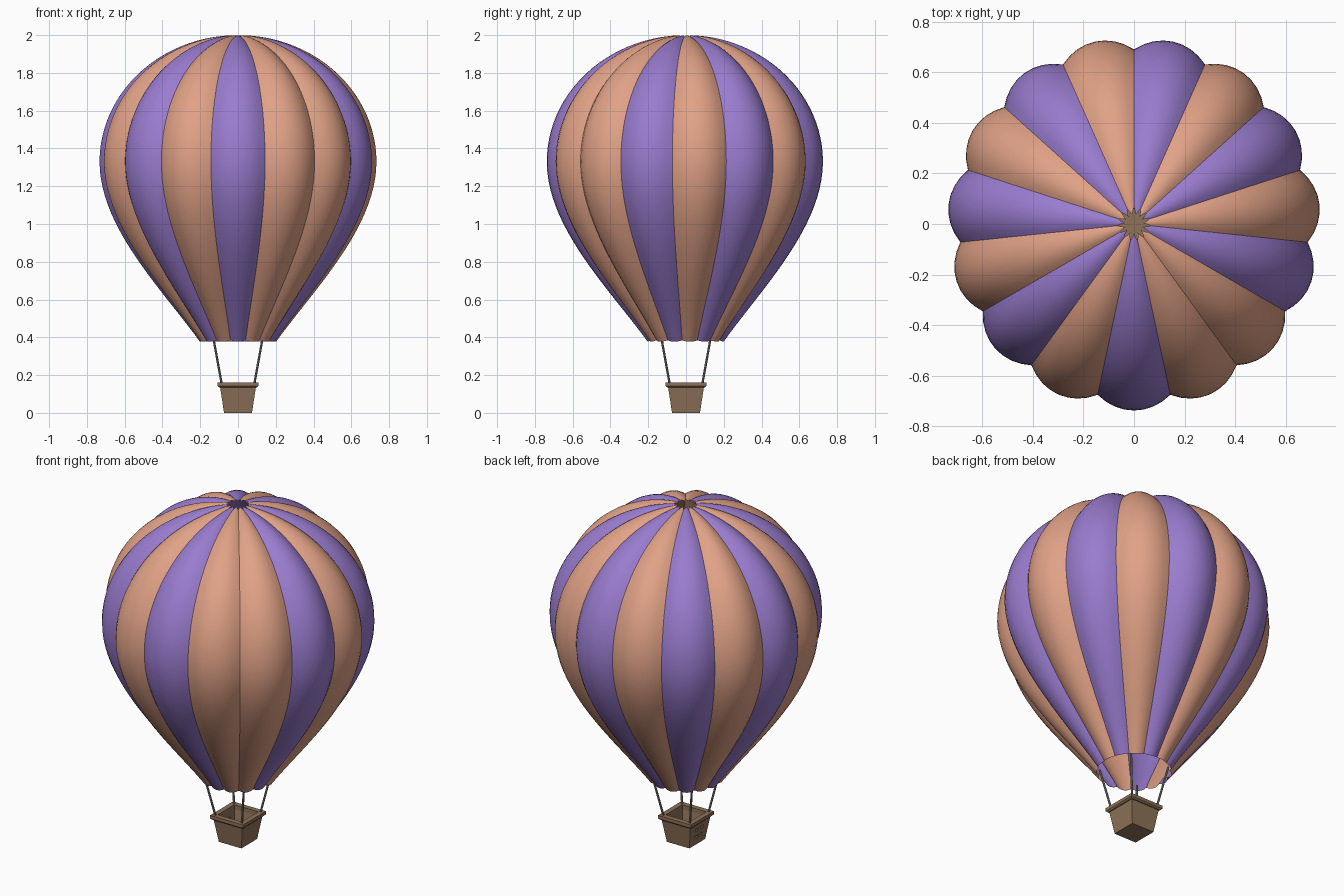
import bpy, bmesh
from math import sin, cos, pi, radians, hypot, acos
from mathutils import Vector

if "Cube" in bpy.data.objects:
    bpy.data.objects.remove(bpy.data.objects["Cube"])

GORES, U, V_UP, V_LOW = 15, 8, 24, 22


def material(name, rgb):
    m = bpy.data.materials.new(name)
    m.diffuse_color = (*rgb, 1)
    m.use_nodes = True
    m.node_tree.nodes["Principled BSDF"].inputs["Base Color"].default_value = m.diffuse_color
    return m


orange = material("orange_cloth", (0.75, 0.36, 0.24))
purple = material("purple_cloth", (0.32, 0.20, 0.62))
wicker = material("wicker", (0.27, 0.17, 0.10))
rope_grey = material("rope", (0.25, 0.25, 0.23))


def finish(bm, name, mats, fix=True):
    if fix:
        bmesh.ops.recalc_face_normals(bm, faces=bm.faces)
    me = bpy.data.meshes.new(name)
    bm.to_mesh(me)
    bm.free()
    for m in mats:
        me.materials.append(m)
    ob = bpy.data.objects.new(name, me)
    bpy.context.collection.objects.link(ob)
    return ob


# Envelope: outer profile (radius, height) from mouth (0) over waist (1) to crown (2)
def profile(t):
    if t <= 1:
        p = [Vector(c) for c in ((.203, .377), (.40, .65), (.737, .98), (.737, 1.33))]
        s = 1 - t
        return s**3 * p[0] + 3*s*s*t * p[1] + 3*s*t*t * p[2] + t**3 * p[3]
    a = (t - 1) * pi / 2
    return Vector((.737 * cos(a), 1.33 + .67 * sin(a)))


def cloth_point(v, u):
    # the crown opening is a star: seams stop farther out than gore centres
    end = 1 + acos((.035 + .03 * abs(u)) / .737) / (pi / 2)
    t = v / V_LOW if v <= V_LOW else 1 + (end - 1) * (v - V_LOW) / V_UP
    p = profile(t)
    d = profile(t + .001) - profile(t - .001)
    normal = Vector((d.y, -d.x)).normalized()
    return p - normal * (.047 * p.x / .737 * u * u)


bm = bmesh.new()
for g in range(GORES):
    mid = radians(-90 + 24 * g)
    grid = []
    for v in range(V_LOW + V_UP + 1):
        row = []
        for k in range(U + 1):
            u = 2 * k / U - 1
            r, z = cloth_point(v, u)
            a = mid + u * pi / GORES
            row.append(bm.verts.new((r * cos(a), r * sin(a), z)))
        grid.append(row)
    for lo, hi in zip(grid, grid[1:]):
        for k in range(U):
            f = bm.faces.new((lo[k], lo[k+1], hi[k+1], hi[k]))
            f.smooth = True
            f.material_index = 1 if g == 0 or (g > 2 and g % 2) else 0
finish(bm, "envelope", [orange, purple], fix=False)


# Square lofts for the basket
def square_loft(name, rings, closed):
    bm = bmesh.new()
    loops = [[bm.verts.new((sx * h, sy * h, z)) for sx, sy in
              ((-1, -1), (1, -1), (1, 1), (-1, 1))] for h, z in rings]
    pairs = list(zip(loops, loops[1:]))
    if closed:
        pairs.append((loops[-1], loops[0]))
    else:
        bm.faces.new(loops[0])
        bm.faces.new(loops[-1])
    for a, b in pairs:
        for i in range(4):
            j = (i + 1) % 4
            bm.faces.new((a[i], a[j], b[j], b[i]))
    return finish(bm, name, [wicker])


basket = square_loft("basket", [(.074, 0), (.095, .138), (.08, .138), (.062, .015)], False)
square_loft("basket_rim", [(.1, .134), (.108, .142), (.108, .161), (.078, .161), (.078, .134)], True)

# Foot holes in the left side of the basket
bm = bmesh.new()
for y, z in ((-.025, .095), (.025, .095), (-.02, .05), (.02, .05)):
    made = bmesh.ops.create_cube(bm, size=1)["verts"]
    bmesh.ops.scale(bm, vec=(.06, .024, .018), verts=made)
    bmesh.ops.translate(bm, vec=(-.08, y, z), verts=made)
cutter = finish(bm, "foot_hole_cutter", [])
cutter.hide_render = True
cutter.hide_viewport = True
cut = basket.modifiers.new("foot_holes", 'BOOLEAN')
cut.object = cutter
cut.operation = 'DIFFERENCE'

# Ropes from basket corners to the mouth
for sx, sy, name in ((-1, -1, "front_left"), (1, -1, "front_right"),
                     (-1, 1, "back_left"), (1, 1, "back_right")):
    a = Vector((sx * .084, sy * .084, .14))
    b = Vector((sx * .131, sy * .131, .40))
    bpy.ops.mesh.primitive_cylinder_add(vertices=8, radius=.006, depth=(b - a).length,
                                        location=(a + b) / 2)
    ob = bpy.context.object
    ob.name = name + "_rope"
    ob.rotation_euler = (b - a).to_track_quat('Z', 'Y').to_euler()
    ob.data.materials.append(rope_grey)
    bpy.ops.object.shade_smooth_by_angle()
